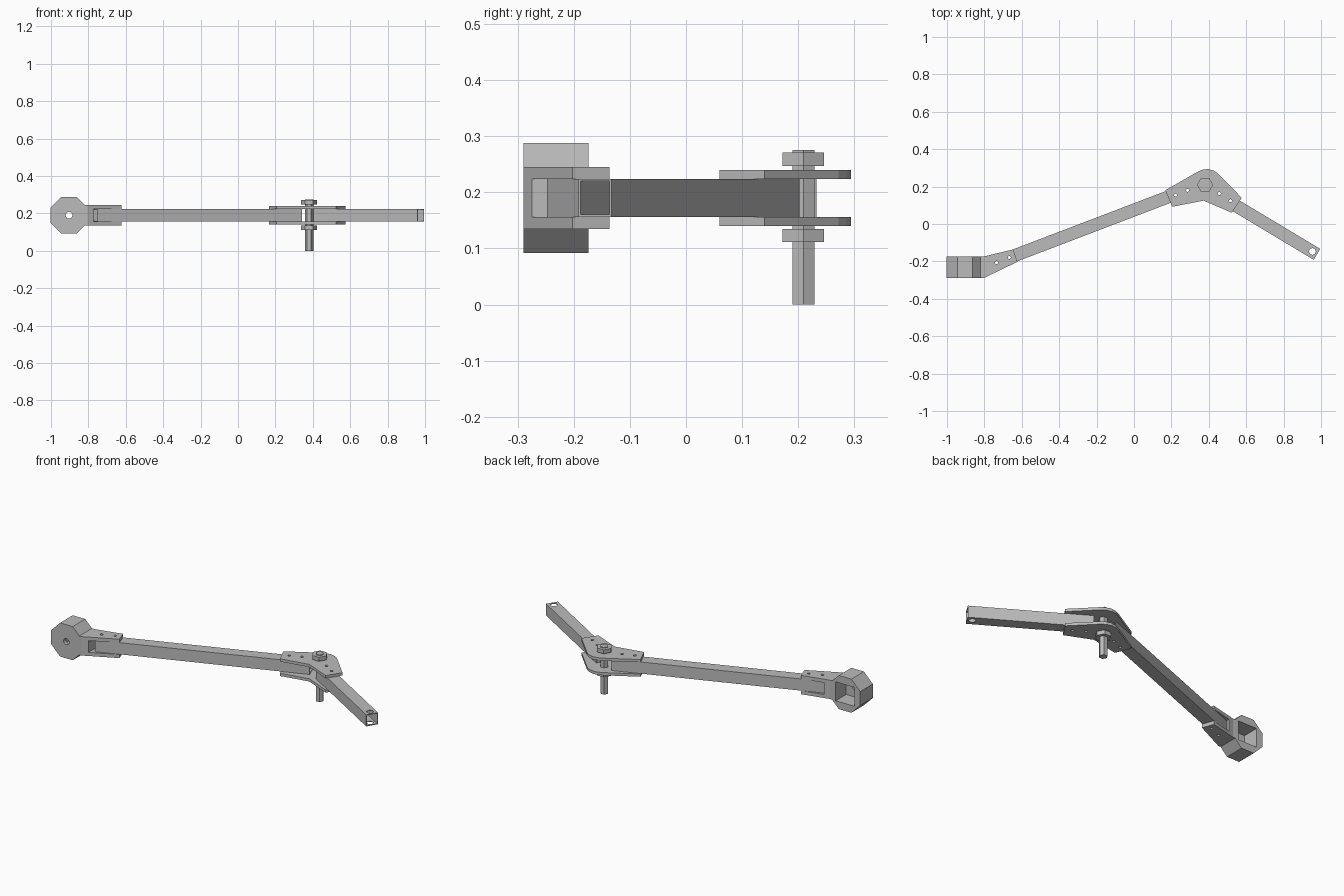
import bpy, bmesh, math
from mathutils import Matrix, Vector

if "Cube" in bpy.data.objects:
    bpy.data.objects.remove(bpy.data.objects["Cube"], do_unlink=True)

grey = bpy.data.materials.new("plain_grey")
grey.use_nodes = True
grey.diffuse_color = (0.5, 0.5, 0.5, 1)
grey.node_tree.nodes["Principled BSDF"].inputs["Base Color"].default_value = (0.5, 0.5, 0.5, 1)

MID = 0.19      # height of the linkage axis
TUBE = 0.068    # outer tube width
WALL = 0.004


def prism(name, outline, low, high, matrix=Matrix()):
    """Extrude a flat outline from low to high, then place it."""
    bm = bmesh.new()
    face = bm.faces.new([bm.verts.new((x, y, low)) for x, y in outline])
    new = bmesh.ops.extrude_face_region(bm, geom=[face])["geom"]
    verts = [v for v in new if isinstance(v, bmesh.types.BMVert)]
    bmesh.ops.translate(bm, vec=(0, 0, high - low), verts=verts)
    bm.transform(matrix)
    bmesh.ops.recalc_face_normals(bm, faces=bm.faces)
    mesh = bpy.data.meshes.new(name)
    bm.to_mesh(mesh)
    bm.free()
    mesh.materials.append(grey)
    obj = bpy.data.objects.new(name, mesh)
    bpy.context.collection.objects.link(obj)
    return obj


def ring(x, y, radius, sides, turn=0.0):
    return [(x + radius * math.cos(turn + math.tau * i / sides),
             y + radius * math.sin(turn + math.tau * i / sides)) for i in range(sides)]


def rect(x0, x1, y0, y1):
    return [(x0, y0), (x1, y0), (x1, y1), (x0, y1)]


def combine(obj, tool, operation="DIFFERENCE"):
    """Apply a boolean and discard the tool."""
    mod = obj.modifiers.new("cut", "BOOLEAN")
    mod.operation, mod.solver, mod.object = operation, "EXACT", tool
    bpy.context.view_layer.update()
    graph = bpy.context.evaluated_depsgraph_get()
    mesh = bpy.data.meshes.new_from_object(obj.evaluated_get(graph))
    obj.modifiers.clear()
    obj.data = mesh
    bpy.data.objects.remove(tool, do_unlink=True)


def drill(obj, holes, radius):
    for x, y in holes:
        combine(obj, prism("drill", ring(x, y, radius, 16), 0, 0.4))


def square_tube(name, start, end):
    a, b = Vector(start), Vector(end)
    length, half = (b - a).length, TUBE / 2
    place = Matrix.Translation((a.x, a.y, MID)) @ Matrix.Rotation(
        math.atan2(b.y - a.y, b.x - a.x), 4, "Z")
    tube = prism(name, rect(0, length, -half, half), -half, half, place)
    inner = half - WALL
    combine(tube, prism("bore", rect(-0.1, length + 0.1, -inner, inner), -inner, inner, place))
    return tube


# Long and short square tubes
clevis_holes = [(-0.735, -0.206), (-0.666, -0.179)]
long_holes = [(0.222, 0.154), (0.286, 0.18)]
short_holes = [(0.457, 0.163), (0.516, 0.125)]
long_tube = square_tube("long_tube", (-0.762, -0.216), (0.331, 0.201))
drill(long_tube, clevis_holes + long_holes, 0.008)
short_tube = square_tube("short_tube", (0.42, 0.173), (0.978, -0.162))
drill(short_tube, short_holes, 0.008)
drill(short_tube, [(0.954, -0.147)], 0.018)

# Pair of elbow plates
elbow = [(0.167, 0.18), (0.205, 0.092), (0.372, 0.125), (0.523, 0.06), (0.576, 0.14),
         (0.447, 0.272), (0.425, 0.286), (0.395, 0.294), (0.365, 0.29), (0.334, 0.276)]
for name, low in (("upper_elbow_plate", MID + TUBE / 2), ("lower_elbow_plate", MID - TUBE / 2 - 0.016)):
    plate = prism(name, elbow, low, low + 0.016)
    drill(plate, long_holes + short_holes, 0.008)

# Pivot bolt and its two hexagonal nuts
PIVOT = (0.38, 0.209)
prism("pivot_bolt", ring(*PIVOT, 0.0226, 6), 0, 0.275)
for name, low in (("upper_nut", 0.247), ("lower_nut", 0.111)):
    prism(name, ring(*PIVOT, 0.043, 6), low, low + 0.0235)

# Octagonal end block, extruded front to back, with its forked arm
to_front = Matrix.Rotation(math.pi / 2, 4, "X")
CX = -0.9035
clevis = prism("end_clevis", ring(CX, MID, 0.098 / math.cos(math.pi / 8), 8, math.pi / 8),
               0.174, 0.29, to_front)
arm = [(CX, -0.29), (-0.805, -0.29), (-0.623, -0.202), (-0.646, -0.136), (-0.805, -0.174), (CX, -0.174)]
combine(clevis, prism("arm", arm, MID - 0.055, MID + 0.055), "UNION")
combine(clevis, prism("slot", rect(-0.773, -0.5, -0.4, 0), MID - TUBE / 2, MID + TUBE / 2))
# Rear pocket and the bolt hole through the front wall
combine(clevis, prism("pocket", rect(CX - 0.06, CX + 0.06, MID - 0.055, MID + 0.055),
                      0.1, 0.27, to_front))
combine(clevis, prism("bolt_hole", ring(CX, MID, 0.018, 16), 0.2, 0.4, to_front))
drill(clevis, clevis_holes, 0.008)
